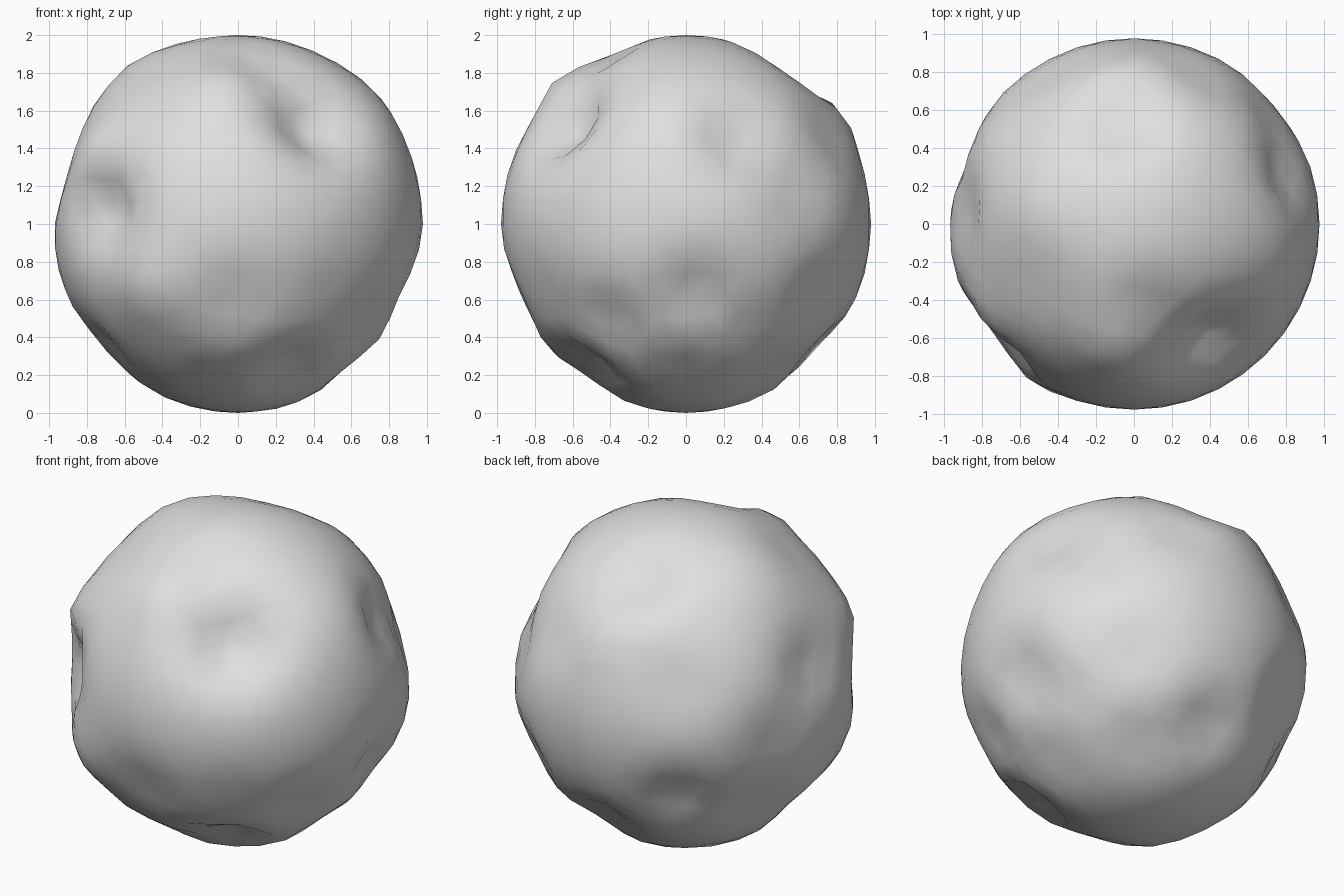
import bpy
import bmesh
import math
from mathutils import Vector

old = bpy.data.objects.get("Cube")
if old:
    bpy.data.objects.remove(old, do_unlink=True)

# Rock material
rock_grey = bpy.data.materials.new("rock_grey")
rock_grey.use_nodes = True
colour = (0.74, 0.74, 0.74, 1)
rock_grey.diffuse_color = colour
rock_grey.node_tree.nodes["Principled BSDF"].inputs["Base Color"].default_value = colour

# Dents and bulges: direction, size, angular width
upper_dents = [
    ((.42, -.66, .57), .21, .25),    # deep front crater
    ((.1, -.45, .88), .06, .17),     # notch above the front crater
    ((.78, .26, .43), .1, .2),       # left crater
    ((-.07, .53, .79), .11, .19),    # back shoulder
    ((.4, .78, .45), .04, .2),       # back left
    ((-.48, .74, .32), .04, .18),    # back right
    ((-.48, -.32, .77), .03, .2),    # front right shoulder
    ((-.93, .06, .3), .09, .21),     # right flank groove
    ((-.72, -.62, .08), .18, .2),    # front right crater
    ((.7, .56, .22), .06, .22),      # back left groove
]
lower_dents = [
    ((.29, -.52, -.79), .13, .18),   # front underside crater
    ((.87, .05, -.37), .1, .19),     # left crater
    ((.58, .7, -.38), .05, .17),     # back left
    ((.72, -.4, -.52), .07, .2),     # front left
    ((.6, 0, -.76), .05, .18),       # left underside
    ((.76, .3, -.57), .04, .18),     # left back underside
    ((.04, .71, -.69), .09, .17),    # back underside
    ((.35, .47, -.8), .05, .18),     # back left underside
    ((-.48, .77, -.4), .09, .2),     # back right
    ((-.72, .38, -.46), .07, .2),    # right flank
    ((-.9, .38, -.06), .05, .2),     # right flank groove
    ((-.7, -.15, -.66), .07, .2),    # right underside
    ((-.13, -.5, -.8), .04, .18),    # front right underside
    ((0, -.9, -.4), .05, .2),        # front
    ((.47, -.75, -.38), .03, .2),    # front left
]
bulges = [
    ((.78, -.1, .65), .025, .3),     # left
    ((-.53, .14, .82), .035, .25),   # right shoulder
    ((0, .85, .53), .03, .15),       # back
    ((-.2, .73, .65), .04, .14),     # back shoulder
    ((-.1, -.67, .74), .05, .17),    # front top
    ((-.79, -.52, .36), .05, .18),   # above the front right crater
    ((-.49, -.8, -.34), .06, .2),    # below the front right crater
]


def weight(direction, centre, width):
    return math.exp(-(direction.angle(Vector(centre)) / width) ** 2)


def radius(direction):
    r = 0.98 + 0.02 * direction.z ** 2
    for centre, depth, width in upper_dents + lower_dents:
        r -= depth * weight(direction, centre, width)
    for centre, height, width in bulges:
        r += height * weight(direction, centre, width)
    return r


# Lumpy boulder
bm = bmesh.new()
bmesh.ops.create_icosphere(bm, subdivisions=4, radius=1)
for v in bm.verts:
    direction = v.co.normalized()
    v.co = direction * radius(direction) + Vector((0, 0, 1))
for f in bm.faces:
    f.smooth = True

mesh = bpy.data.meshes.new("boulder")
bm.to_mesh(mesh)
bm.free()
mesh.materials.append(rock_grey)
boulder = bpy.data.objects.new("boulder", mesh)
bpy.context.collection.objects.link(boulder)
